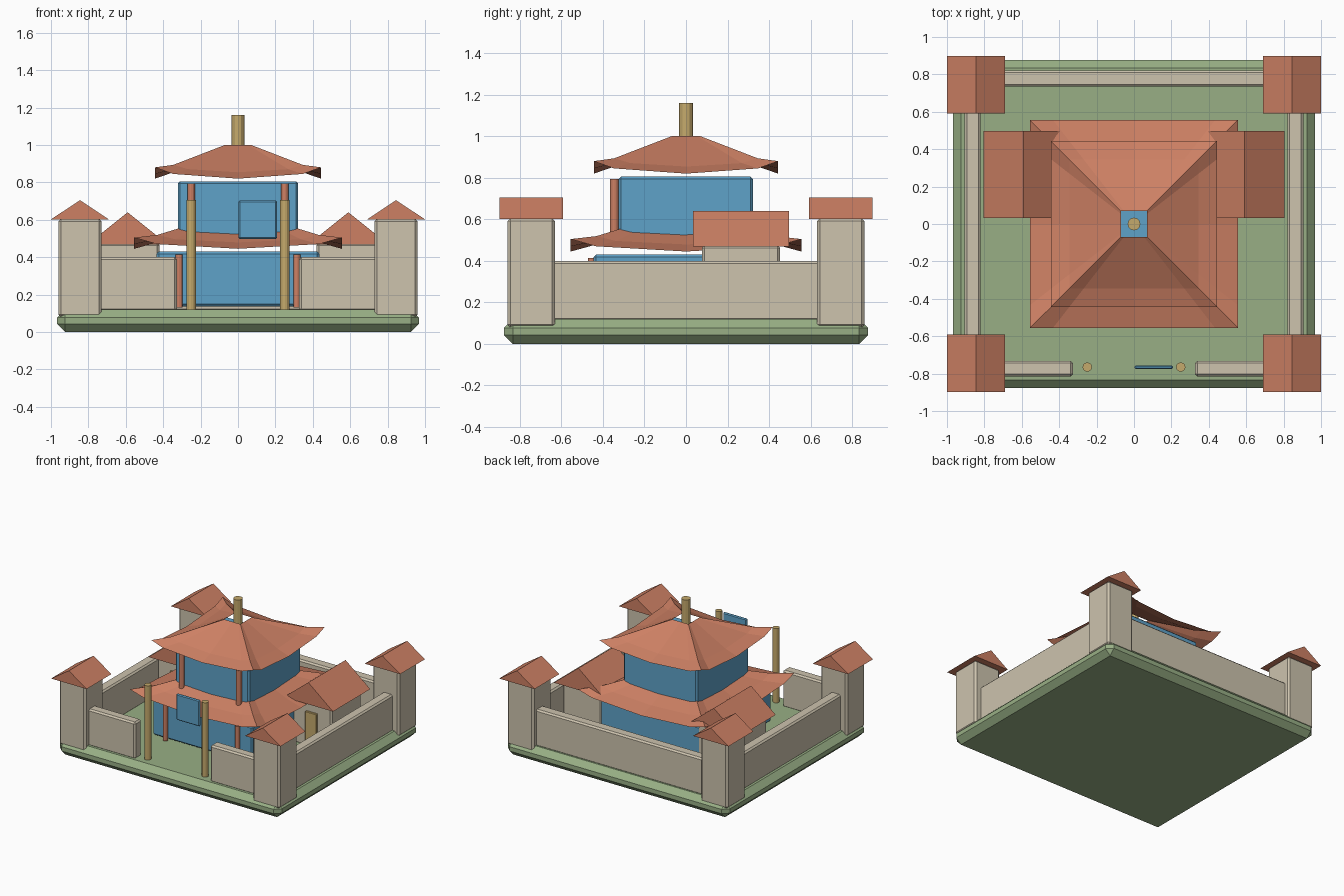
import bpy
import bmesh
import math

if "Cube" in bpy.data.objects:
    bpy.data.objects.remove(bpy.data.objects["Cube"])


def material(name, rgb):
    m = bpy.data.materials.new(name)
    m.diffuse_color = (*rgb, 1.0)
    m.use_nodes = True
    m.node_tree.nodes["Principled BSDF"].inputs["Base Color"].default_value = m.diffuse_color
    return m


STONE = material("pale stone", (0.61, 0.546, 0.423))
TILE = material("terracotta", (0.61, 0.216, 0.127))
BLUE = material("blue", (0.114, 0.361, 0.578))
GRASS = material("grass green", (0.314, 0.429, 0.235))
GOLD = material("gold", (0.56, 0.40, 0.15))


def finish(name, bm, mat):
    bmesh.ops.recalc_face_normals(bm, faces=bm.faces)
    mesh = bpy.data.meshes.new(name)
    bm.to_mesh(mesh)
    bm.free()
    mesh.materials.append(mat)
    obj = bpy.data.objects.new(name, mesh)
    bpy.context.collection.objects.link(obj)
    return obj


def box(name, x, y, z, mat, bevel=0.012):
    """Chamfered box from (low, high) pairs."""
    bm = bmesh.new()
    bmesh.ops.create_cube(bm, size=1)
    for v in bm.verts:
        for i, (lo, hi) in enumerate((x, y, z)):
            v.co[i] = hi if v.co[i] > 0 else lo
    bmesh.ops.bevel(bm, geom=bm.edges[:], offset=bevel, segments=1,
                    affect='EDGES')
    return finish(name, bm, mat)


def post(name, x, y, z0, z1, radius, mat, sides=12):
    bm = bmesh.new()
    bmesh.ops.create_cone(bm, cap_ends=True, segments=sides, radius1=radius,
                          radius2=radius, depth=z1 - z0)
    bmesh.ops.translate(bm, verts=bm.verts, vec=(x, y, (z0 + z1) / 2))
    return finish(name, bm, mat)


def gable(name, cx, cy, hx, hy, z0, z1, mat):
    """Triangular prism with its ridge along y."""
    bm = bmesh.new()
    ends = [[bm.verts.new((cx + dx, cy + s * hy, z))
             for dx, z in ((-hx, z0), (hx, z0), (0, z1))] for s in (-1, 1)]
    a, b = ends
    bm.faces.new(a)
    bm.faces.new(b[::-1])
    for i in range(3):
        j = (i + 1) % 3
        bm.faces.new((a[i], b[i], b[j], a[j]))
    return finish(name, bm, mat)


def pagoda_roof(name, scale, z0, mat):
    """Open square roof sheet whose eaves curl up at the corners."""
    steps = (-1, -0.78, 0, 0.78)
    # half width, height at side middle, lift at corner
    rows = ((0.07, 0.18, 0.0), (0.345, 0.034, 0.04), (0.444, 0.0, 0.06))
    bm = bmesh.new()
    rings = []
    for r, z, lift in rows:
        ring = []
        for side in range(4):
            c, s = round(math.cos(side * math.pi / 2)), round(math.sin(side * math.pi / 2))
            for t in steps:
                px, py = t * r, -r
                k = {0: 0.0, 0.78: 0.42, 1: 1.0}[abs(t)]
                ring.append(bm.verts.new((scale * (c * px - s * py),
                                          scale * (s * px + c * py),
                                          z0 + z + lift * k)))
        rings.append(ring)
    for a, b in zip(rings, rings[1:]):
        n = len(a)
        for i in range(n):
            j = (i + 1) % n
            bm.faces.new((a[i], b[i], b[j], a[j]))
    obj = finish(name, bm, mat)
    if obj.data.polygons[0].normal.z < 0:
        obj.data.flip_normals()
    return obj


# Ground slab
box("ground_slab", (-0.967, 0.967), (-0.877, 0.877), (0, 0.12), GRASS, 0.043)

# Corner towers with gabled caps
for sx in (-1, 1):
    for sy in (-1, 1):
        cx, cy = 0.845 * sx, 0.745 * sy
        box("corner_tower", (cx - 0.116, cx + 0.116), (cy - 0.115, cy + 0.115),
            (0.08, 0.605), STONE, 0.014)
        gable("tower_roof", cx, cy, 0.155, 0.154, 0.602, 0.705, TILE)

# Enclosing walls, open at the front gate
box("back_wall", (-0.8, 0.8), (0.735, 0.822), (0.11, 0.40), STONE)
for sx in (-1, 1):
    box("side_wall", (sx * 0.863 - 0.043, sx * 0.863 + 0.043), (-0.7, 0.7),
        (0.11, 0.40), STONE)
    box("front_wall", tuple(sorted((sx * 0.327, sx * 0.8))), (-0.815, -0.732),
        (0.11, 0.40), STONE)

    # Side pavilions with doors
    cx = sx * 0.59
    box("pavilion_body", (cx - 0.17, cx + 0.17), (0.078, 0.452), (0.11, 0.475), STONE)
    gable("pavilion_roof", cx, 0.265, 0.215, 0.232, 0.468, 0.64, TILE)
    box("pavilion_door", (cx - 0.05, cx + 0.05), (0.062, 0.085), (0.12, 0.39), GOLD, 0.003)

    # Gate posts and hall columns
    post("gate_post", sx * 0.25, -0.765, 0.11, 0.705, 0.025, GOLD)
    post("lower_column", sx * 0.315, -0.455, 0.13, 0.415, 0.018, TILE)
    post("upper_column", sx * 0.25, -0.345, 0.50, 0.795, 0.02, TILE)

# Hanging sign
box("gate_sign", (0.003, 0.208), (-0.776, -0.756), (0.497, 0.703), BLUE, 0.007)

# Main hall: two storeys, two roofs, spire
box("lower_storey", (-0.435, 0.435), (-0.445, 0.445), (0.137, 0.43), BLUE)
pagoda_roof("lower_roof", 1.25, 0.445, TILE)
box("upper_storey", (-0.322, 0.322), (-0.325, 0.322), (0.51, 0.805), BLUE)
pagoda_roof("upper_roof", 1.0, 0.82, TILE)
post("spire", 0, 0, 0.96, 1.16, 0.034, GOLD)
